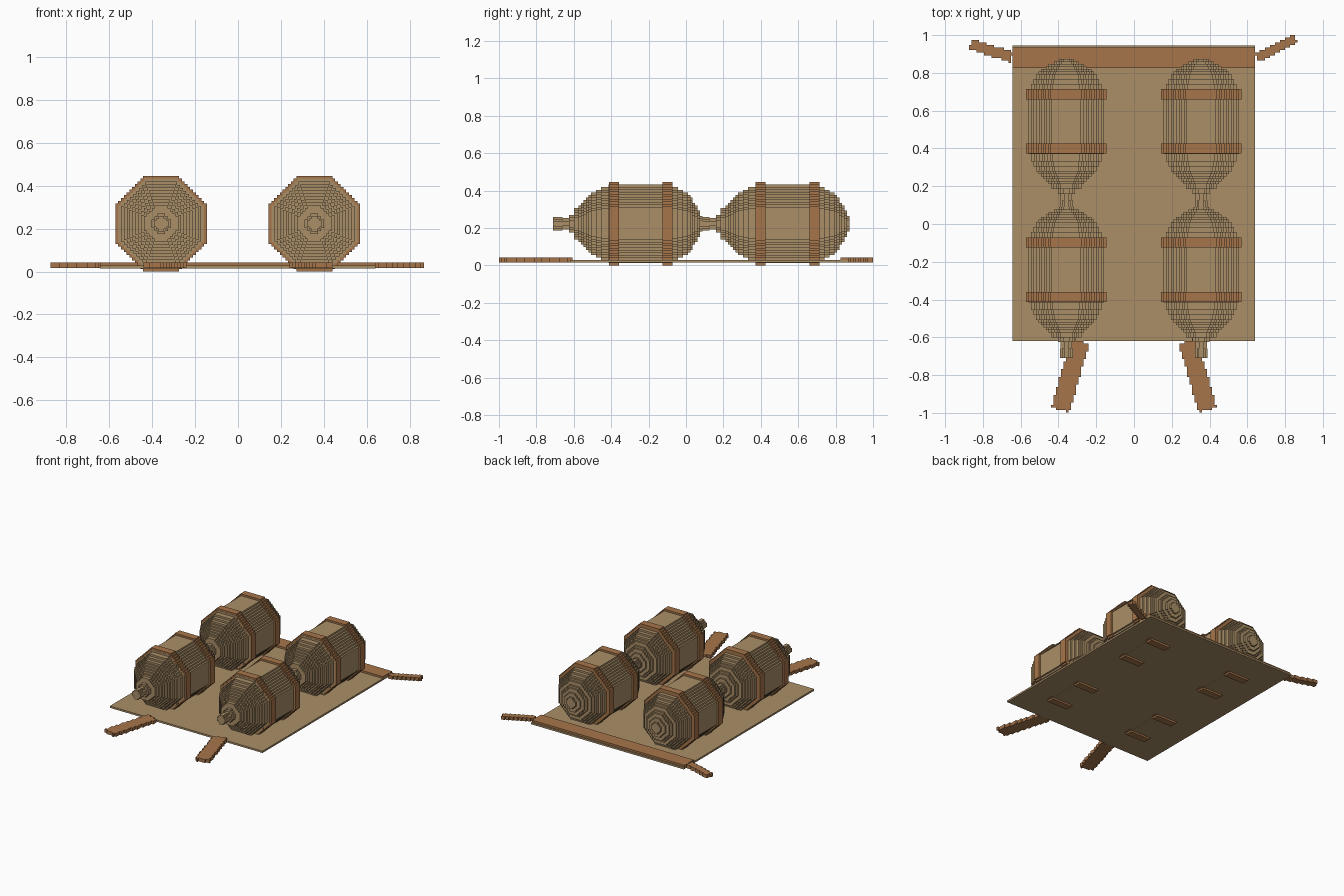
import bpy, bmesh, math
from itertools import groupby

if "Cube" in bpy.data.objects:
    bpy.data.objects.remove(bpy.data.objects["Cube"])

V = 2 / 150          # size of one stair step
AXIS_Z = 0.223       # height of the sack axis


def material(name, rgb):
    m = bpy.data.materials.new(name)
    m.diffuse_color = (*rgb, 1)
    m.use_nodes = True
    m.node_tree.nodes["Principled BSDF"].inputs["Base Color"].default_value = m.diffuse_color
    return m


CANVAS = material("tan canvas", (0.40, 0.272, 0.137))
LEATHER = material("brown leather", (0.385, 0.178, 0.069))


def prism(bm, outline, lo, hi, place):
    """Extrude a 2D outline between lo and hi; place maps (a, b, depth) to xyz."""
    ends = [[bm.verts.new(place(a, b, d)) for a, b in outline] for d in (lo, hi)]
    n = len(outline)
    bm.faces.new(ends[0])
    bm.faces.new(ends[1])
    for i in range(n):
        j = (i + 1) % n
        bm.faces.new((ends[0][i], ends[0][j], ends[1][j], ends[1][i]))


def finish(bm, name, mat):
    bmesh.ops.recalc_face_normals(bm, faces=bm.faces[:])
    mesh = bpy.data.meshes.new(name)
    bm.to_mesh(mesh)
    bm.free()
    mesh.materials.append(mat)
    ob = bpy.data.objects.new(name, mesh)
    bpy.context.collection.objects.link(ob)
    return ob


def flat(a, b, d):
    return (a, b, d)


def box(name, x0, x1, y0, y1, z0, z1, mat):
    bm = bmesh.new()
    prism(bm, [(x0, y0), (x1, y0), (x1, y1), (x0, y1)], z0, z1, flat)
    return finish(bm, name, mat)


def stepped_octagon(r):
    """Octagon whose diagonal sides are staircases."""
    hz, total = r * 1.047, r * 1.44
    a, b = total - hz, total - r          # half lengths of flat top and side
    n = max(1, round((r - a) / V))
    dx, dz = (r - a) / n, (hz - b) / n
    quarter = [(r, b)]
    for i in range(n):
        quarter += [(r - (i + 1) * dx, b + i * dz),
                    (r - (i + 1) * dx, b + (i + 1) * dz)]
    half = quarter + [(-x, z) for x, z in reversed(quarter)]
    return half + [(-x, -z) for x, z in half]


def slabs(name, x, parts, mat):
    """Stack of stepped octagons along y."""
    bm = bmesh.new()
    for y0, y1, r in parts:
        prism(bm, stepped_octagon(r), y0, y1,
              lambda a, b, d: (x + a, d, AXIS_Z + b))
    return finish(bm, name, mat)


# Sack silhouette: distance along y, radius
PROFILE = [(.185, .07), (.2, .08), (.225, .105), (.25, .13), (.285, .155),
           (.33, .18), (.37, .193), (.45, .199), (.65, .199), (.72, .188),
           (.76, .172), (.79, .152), (.82, .123), (.845, .085), (.862, .055),
           (.874, .03)]


def radius(y):
    for (y0, r0), (y1, r1) in zip(PROFILE, PROFILE[1:]):
        if y <= y1:
            return r0 + (r1 - r0) * (y - y0) / (y1 - y0)
    return PROFILE[-1][1]


def sack_parts(shift):
    start, end = PROFILE[0][0], PROFILE[-1][0]
    n = round((end - start) / V)
    step = (end - start) / n
    rings = [(i, round(radius(start + (i + .5) * step) / V)) for i in range(n)]
    parts = [(.075, .125, .034), (.125, .16, .03), (.16, .185, .045)]   # tied neck
    for r, group in groupby(rings, key=lambda p: p[1]):
        ids = [p[0] for p in group]
        parts.append((start + ids[0] * step, start + (ids[-1] + 1) * step, r * V))
    return [(a + shift, b + shift, r) for a, b, r in parts]


# Four sacks, each with two straps
for side, x in (("left", -.358), ("right", .356)):
    for row, shift in (("front", -.785), ("back", 0)):
        slabs(f"{row}_{side}_sack", x, sack_parts(shift), CANVAS)
        for label, y in (("front", .372), ("back", .66)):
            slabs(f"{row}_{side}_sack_{label}_strap", x,
                  [(y + shift, y + shift + .054, .213)], LEATHER)

# Mat and its rear binding
box("mat", -.643, .64, -.62, .945, .0145, .028, CANVAS)
box("rear_binding", -.643, .64, .825, .935, .0165, .042, LEATHER)


def ribbon(name, p0, p1, width):
    """Slanted flat strap with stair-stepped edges."""
    swap = abs(p1[0] - p0[0]) < abs(p1[1] - p0[1])
    (u0, w0), (u1, w1) = [(p[1], p[0]) if swap else p for p in (p0, p1)]
    length = math.hypot(u1 - u0, w1 - w0)
    nu, nw = -(w1 - w0) / length * width / 2, (u1 - u0) / length * width / 2
    corners = [(u0 + nu, w0 + nw), (u1 + nu, w1 + nw),
               (u1 - nu, w1 - nw), (u0 - nu, w0 - nw)]
    lo, hi = min(c[0] for c in corners), max(c[0] for c in corners)
    n = round((hi - lo) / V)
    step = (hi - lo) / n
    lower, upper = [], []
    for i in range(n):
        u = lo + (i + .5) * step
        hits = []
        for (a, b), (c, d) in zip(corners, corners[1:] + corners[:1]):
            if min(a, c) <= u <= max(a, c) and a != c:
                hits.append(b + (d - b) * (u - a) / (c - a))
        w_min = math.floor(min(hits) / V + .5) * V
        w_max = max(math.floor(max(hits) / V + .5) * V, w_min + V)
        for e in (lo + i * step, lo + (i + 1) * step):
            lower.append((e, w_min))
            upper.append((e, w_max))
    outline = lower + upper[::-1]
    bm = bmesh.new()
    prism(bm, [(w, u) if swap else (u, w) for u, w in outline], .0165, .042, flat)
    return finish(bm, name, LEATHER)


# Loose straps at the corners and front edge
for side, s in (("left", 1), ("right", -1)):
    ribbon(f"front_{side}_tie", (-.285 * s, -.62), (-.39 * s, -.985), .10)
ribbon("back_left_tie", (-.645, .883), (-.865, .95), .055)
ribbon("back_right_tie", (.65, .878), (.855, .98), .05)
